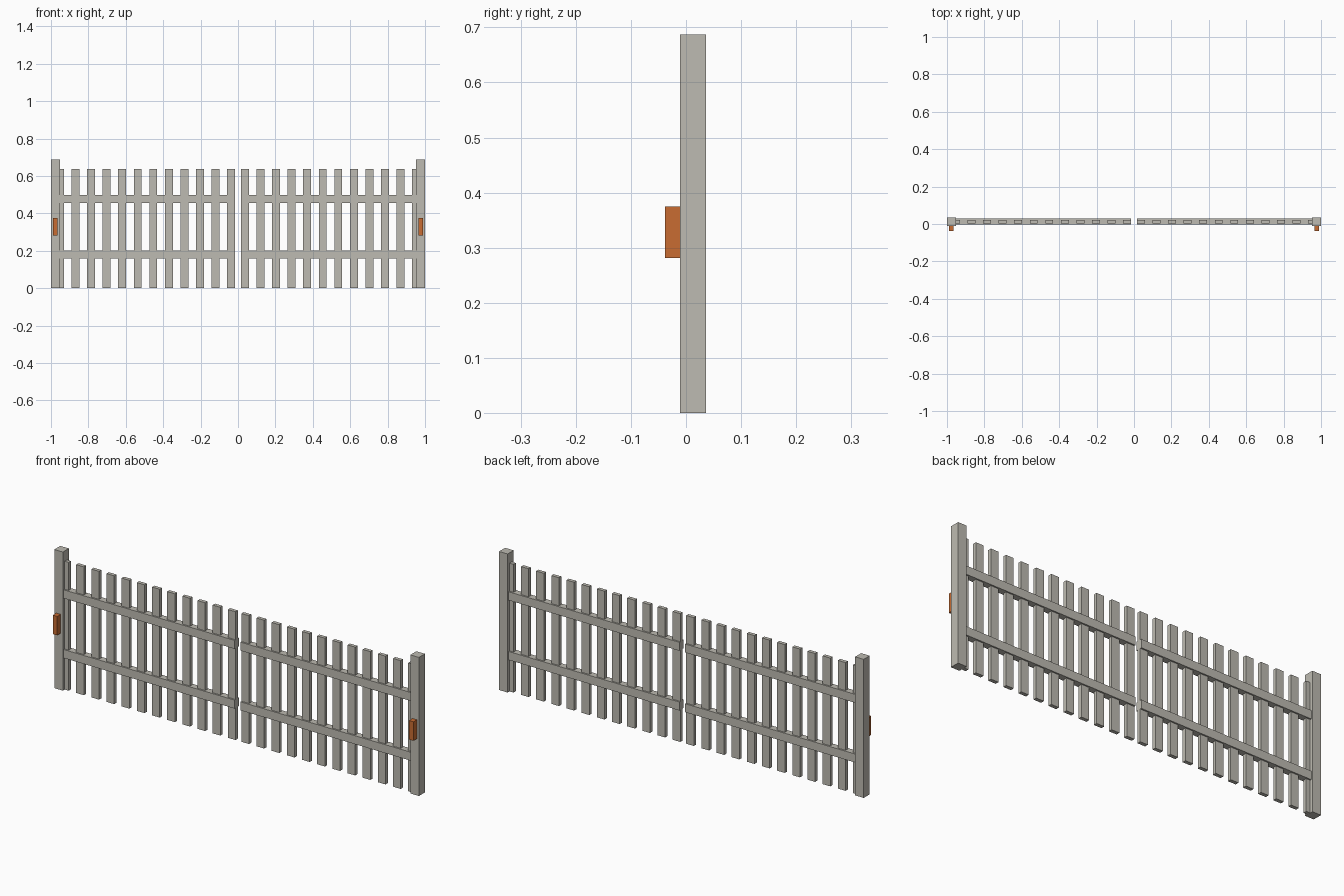
import bpy

cube = bpy.data.objects.get("Cube")
if cube:
    bpy.data.objects.remove(cube, do_unlink=True)


def make_material(name, colour):
    mat = bpy.data.materials.new(name)
    mat.use_nodes = True
    mat.diffuse_color = colour
    mat.node_tree.nodes["Principled BSDF"].inputs["Base Color"].default_value = colour
    return mat


GREY = make_material("warm grey paint", (0.515, 0.497, 0.445, 1))
ORANGE = make_material("orange plastic", (0.578, 0.15, 0.032, 1))
MID_Y = 0.0125  # shared centre plane of posts, rails and slats


def box(name, x, y, z, mat):
    """Box spanning the (low, high) range on each axis."""
    spans = (x, y, z)
    bpy.ops.mesh.primitive_cube_add(size=1, location=[sum(s) / 2 for s in spans])
    obj = bpy.context.object
    obj.name = name
    obj.scale = [abs(s[1] - s[0]) for s in spans]
    bpy.ops.object.transform_apply(location=False, rotation=False, scale=True)
    obj.data.materials.append(mat)
    return obj


def depth(thickness):
    return (MID_Y - thickness / 2, MID_Y + thickness / 2)


# Two mirrored gate leaves
for side, s in (("left", 1), ("right", -1)):
    # End post and its orange reflector block
    box(f"{side}_post", (s * 0.953, s), depth(0.047), (0, 0.687), GREY)
    box(f"{side}_reflector", (s * 0.965, s * 0.989), (-0.038, -0.011), (0.281, 0.375), ORANGE)

    # Horizontal rails
    for level, z in (("lower", 0.18), ("upper", 0.476)):
        box(f"{side}_{level}_rail", (s * 0.016, s * 0.96), depth(0.033),
            (z - 0.021, z + 0.021), GREY)

    # Upright slats, the outermost tucked into the post
    for i in range(12):
        x = 0.037 + i * 0.0832
        box(f"{side}_slat_{i + 1}", (s * (x - 0.021), s * (x + 0.021)), depth(0.018),
            (0, 0.636), GREY)
